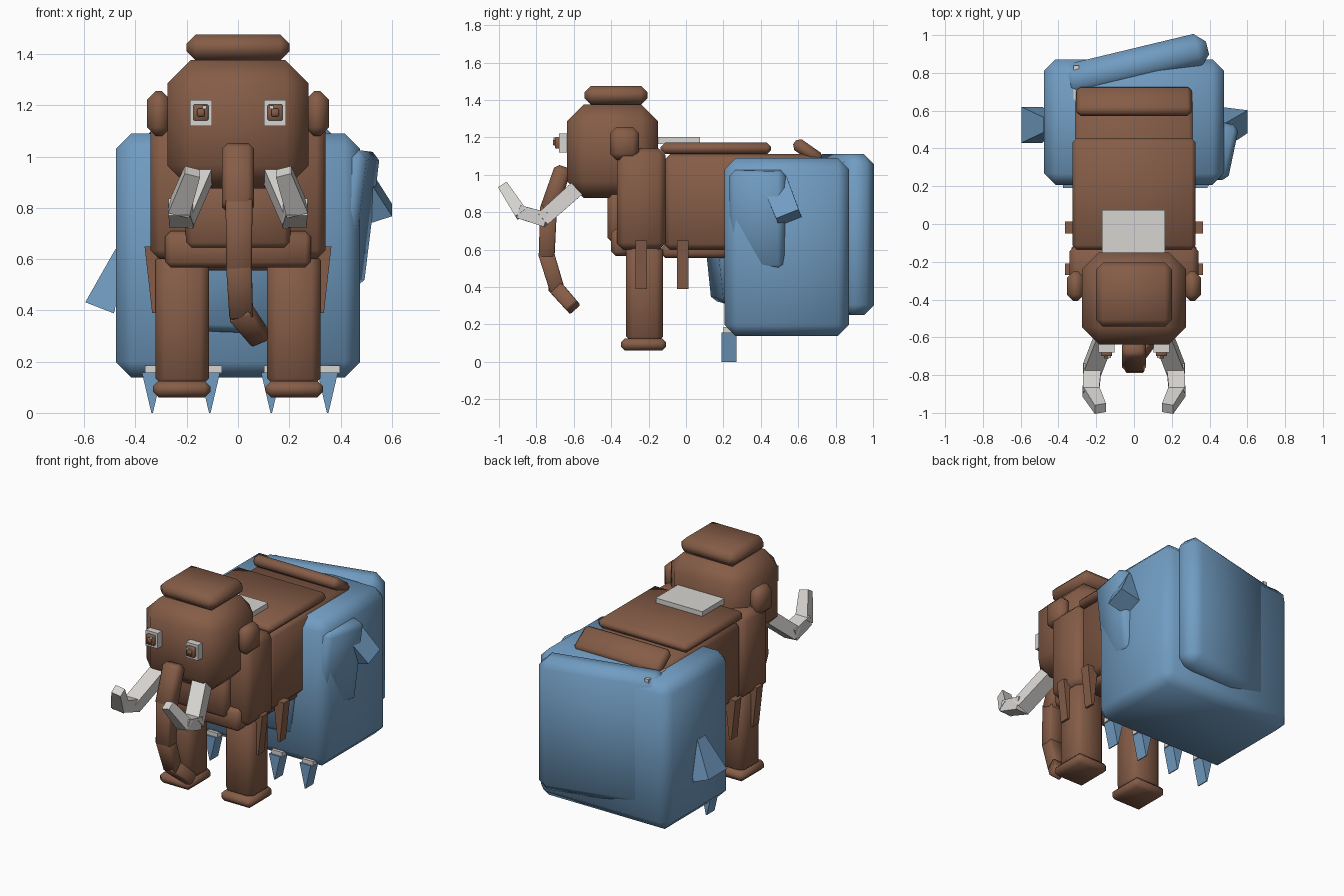
import bpy, bmesh, math
from mathutils import Vector, Matrix

if "Cube" in bpy.data.objects:
    bpy.data.objects.remove(bpy.data.objects["Cube"])


def material(name, col):
    m = bpy.data.materials.new(name)
    m.diffuse_color = (*col, 1)
    m.use_nodes = True
    m.node_tree.nodes["Principled BSDF"].inputs["Base Color"].default_value = m.diffuse_color
    return m


FUR = material("brown fur", (0.235, 0.108, 0.063))
ICE = material("blue ice", (0.165, 0.335, 0.54))
WHITE = material("snow white", (0.68, 0.66, 0.64))


def finish(name, bm, mat, bevel, matrix):
    """Bevel a mesh, make it an object and smooth its shallow edges."""
    if bevel:
        bmesh.ops.bevel(bm, geom=bm.edges[:], offset=bevel, segments=1,
                        affect='EDGES', clamp_overlap=True)
    bm.transform(matrix)
    bmesh.ops.recalc_face_normals(bm, faces=bm.faces[:])
    me = bpy.data.meshes.new(name)
    bm.to_mesh(me)
    bm.free()
    ob = bpy.data.objects.new(name, me)
    bpy.context.collection.objects.link(ob)
    me.materials.append(mat)
    if bevel:
        bpy.ops.object.select_all(action='DESELECT')
        ob.select_set(True)
        bpy.context.view_layer.objects.active = ob
        bpy.ops.object.shade_smooth_by_angle(angle=math.radians(50))
    return ob


def box(name, x, y, z, mat, bevel=0.0, rot=(0, 0, 0)):
    """Box from (min, max) ranges, turned about its own centre (degrees)."""
    bm = bmesh.new()
    bmesh.ops.create_cube(bm, size=1)
    size = [r[1] - r[0] for r in (x, y, z)]
    bmesh.ops.scale(bm, vec=size, verts=bm.verts)
    mtx = Matrix.Translation([(r[0] + r[1]) / 2 for r in (x, y, z)])
    for axis, a in zip("XYZ", rot):
        mtx = mtx @ Matrix.Rotation(math.radians(a), 4, axis)
    return finish(name, bm, mat, bevel, mtx)


def taper(name, p, q, start, end, mat, bevel=0.0):
    """Tapered four-sided bar from p to q with (width, depth) at each end."""
    p, q = Vector(p), Vector(q)
    zax = (q - p).normalized()
    yax = zax.cross(Vector((1, 0, 0))).normalized()
    xax = yax.cross(zax)
    bm = bmesh.new()
    bmesh.ops.create_cube(bm, size=1)
    for v in bm.verts:
        w, d = end if v.co.z > 0 else start
        v.co = (v.co.x * w, v.co.y * d, (v.co.z + 0.5) * (q - p).length)
    mtx = Matrix((xax, yax, zax)).transposed().to_4x4()
    mtx.translation = p
    return finish(name, bm, mat, bevel, mtx)


def chain(name, pts, sizes, mat, bevel=0.0, overlap=0.015):
    """Row of tapered bars along a path, overlapping a little at the joints."""
    for i in range(len(pts) - 1):
        p, q = Vector(pts[i]), Vector(pts[i + 1])
        d = (q - p).normalized() * overlap
        taper(f"{name}_{i + 1}", p - d, q + d, sizes[i], sizes[i + 1], mat, bevel)


def span(c, h):
    return (c - h, c + h)


# Ice block with slabs breaking out at the back, side and front
box("ice_block", (-.476, .476), (.207, .872), (.138, 1.09), ICE, .06)
box("back_ice_slab", (-.385, .40), (.75, .93), (.25, 1.11), ICE, .055, (0, 0, 13.5))
box("side_ice_slab", (.33, .50), (.24, .54), (.50, 1.03), ICE, .03, (0, 7, -12))
box("front_ice_slab", (-.26, .26), (.14, .34), (.32, .85), ICE, .03, (6, 3, 8))

# Shards on the sides of the ice
taper("left_ice_shard", (-.455, .525, .63), (-.54, .525, .41), (.05, .08), (.12, .19), ICE)
taper("right_ice_shard", (.465, .475, .96), (.535, .55, .77), (.05, .14), (.14, .13), ICE)

# Icicles with snowy tops
for i, x in enumerate((-.335, -.11, .13, .35)):
    taper(f"icicle_{i + 1}", (x, .23, .158), (x, .23, 0), (.08, .08), (.006, .08), ICE)
    box(f"icicle_snow_{i + 1}", span(x + .01, .038), (.2, .27), (.155, .185), WHITE)

# Frost lines on the ice edges
box("side_frost", (.44, .479), (.27, .50), (1.0, 1.015), WHITE)
box("top_frost", (-.32, -.29), (.66, .84), (1.07, 1.093), WHITE)

# Body
box("shoulders", (-.341, .341), (-.37, -.11), (.60, 1.14), FUR, .035)
box("rear_body", (-.32, .32), (-.115, .73), (.60, 1.11), FUR, .03)
box("belly", (-.28, .28), (-.13, .26), (.555, .63), FUR, .02)
box("back_fur", (-.325, .325), (-.135, .455), (1.11, 1.172), FUR, .022)
box("rump_fur", (-.305, .305), (.565, .735), (1.09, 1.16), FUR, .022, (-35, 0, 0))
box("back_snow", (-.17, .165), (-.15, .075), (1.165, 1.203), WHITE)
box("upper_chest", (-.205, .205), (-.42, -.34), (.64, .92), FUR, .025)
box("lower_chest", (-.285, .285), (-.40, -.30), (.567, .71), FUR, .022)

# Head
box("head", (-.276, .276), (-.637, -.15), (.875, 1.376), FUR, .09)
box("hair_tuft", (-.20, .20), (-.543, -.205), (1.375, 1.476), FUR, .035)

# Trunk, curling back and to one side
taper("trunk_base", (0, -.655, 1.045), (0, -.74, .79), (.125, .09), (.125, .10), FUR, .022)
chain("trunk", [(.004, -.735, .82), (.004, -.745, .57), (.012, -.69, .39), (.08, -.61, .30)],
      [(.105, .09), (.10, .085), (.092, .08), (.075, .075)], FUR, .008)

for side, s in (("left", -1), ("right", 1)):
    def rng(a, b):
        return (min(s * a, s * b), max(s * a, s * b))
    # Front legs and feet
    box(side + "_front_leg", rng(.113, .322), (-.32, -.122), (.10, .63), FUR, .035)
    box(side + "_front_foot", rng(.108, .332), (-.348, -.106), (.06, .125), FUR, .022)
    # Hanging fur tufts
    for i, y in enumerate((-.24, -.018)):
        taper(f"{side}_fur_tuft_{i + 1}", (s * .327, y, .65), (s * .327, y, .39),
              (.075, .062), (.016, .062), FUR)
    # Ears
    box(side + "_ear", rng(.262, .355), (-.407, -.25), (1.08, 1.255), FUR, .034)
    # Eyes
    ex = s * .145
    box(side + "_eye", span(ex, .043), (-.68, -.62), (1.12, 1.22), WHITE)
    box(side + "_iris", span(ex, .029), (-.70, -.67), (1.14, 1.203), FUR, .004)
    box(side + "_pupil", span(ex, .015), (-.712, -.69), (1.157, 1.187), FUR, .004)
    box(side + "_eye_glint", span(s * .131, .008), (-.709, -.70), (1.185, 1.2), WHITE)
    # Tusks
    chain(side + "_tusk",
          [(s * .15, -.585, .925), (s * .22, -.765, .765), (s * .228, -.885, .80),
           (s * .182, -.97, .93)],
          [(.095, .085), (.095, .08), (.085, .07), (.062, .055)], WHITE, 0, .014)
